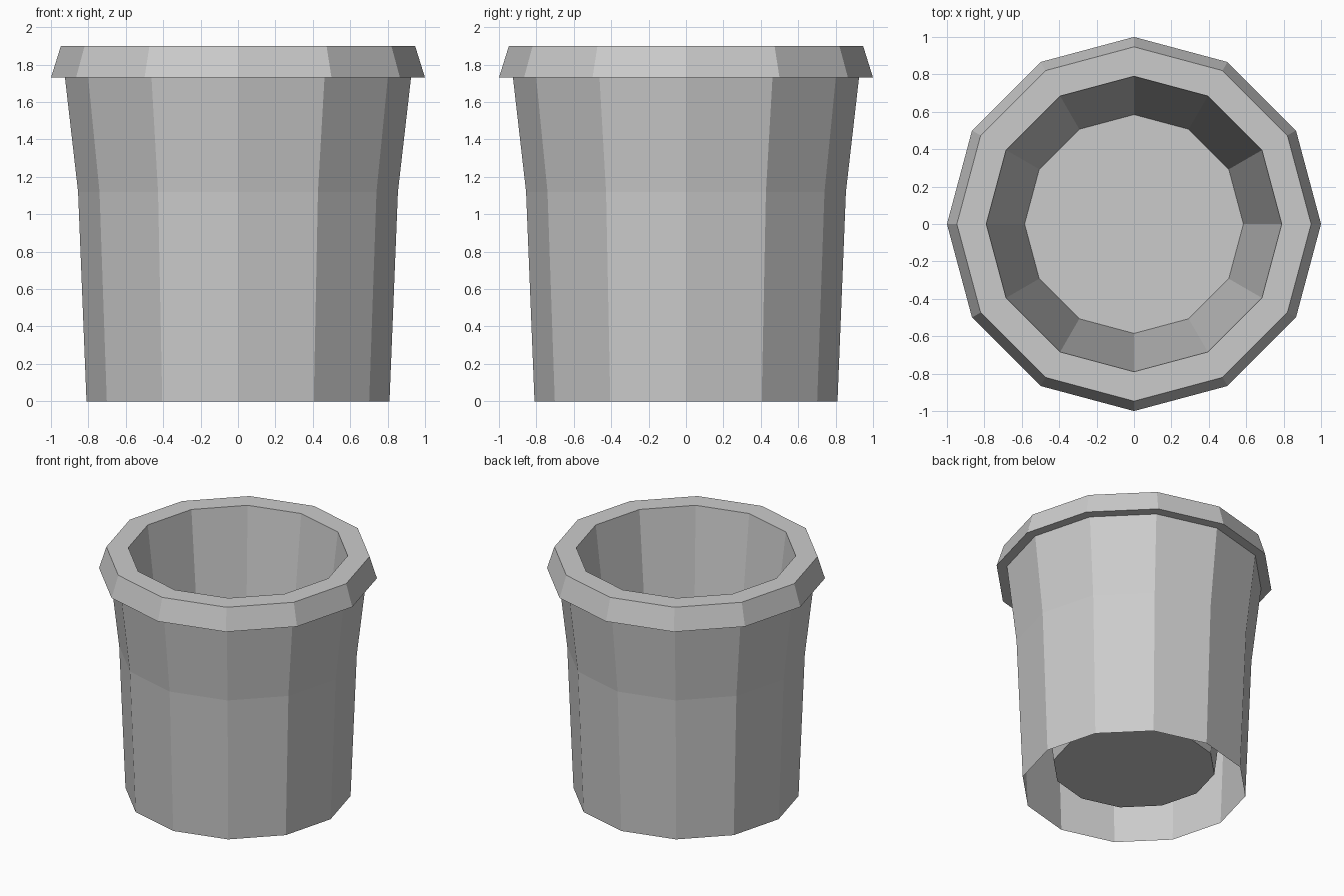
import bpy
import bmesh
from math import cos, sin, tau

if "Cube" in bpy.data.objects:
    bpy.data.objects.remove(bpy.data.objects["Cube"])

SIDES = 12

# (radius, z): outer wall from the open foot, flared collar, overhanging rim, inner wall
PROFILE = [
    (0.81, 0.0), (0.855, 1.12), (0.925, 1.73),
    (1.0, 1.73), (0.947, 1.9),
    (0.79, 1.9), (0.585, 0.16),
]


def lathe(name, profile, sides):
    bm = bmesh.new()
    rings = [[bm.verts.new((r * cos(tau * i / sides), r * sin(tau * i / sides), z))
              for i in range(sides)] for r, z in profile]
    for low, high in zip(rings, rings[1:]):
        for i in range(sides):
            j = (i + 1) % sides
            bm.faces.new((low[i], low[j], high[j], high[i]))
    # raised floor closing the inside of the pot
    bm.faces.new(rings[-1])
    mesh = bpy.data.meshes.new(name)
    bm.to_mesh(mesh)
    bm.free()
    obj = bpy.data.objects.new(name, mesh)
    bpy.context.collection.objects.link(obj)
    return obj


# Faceted plant pot with a hollow foot
lathe("plant_pot", PROFILE, SIDES)
